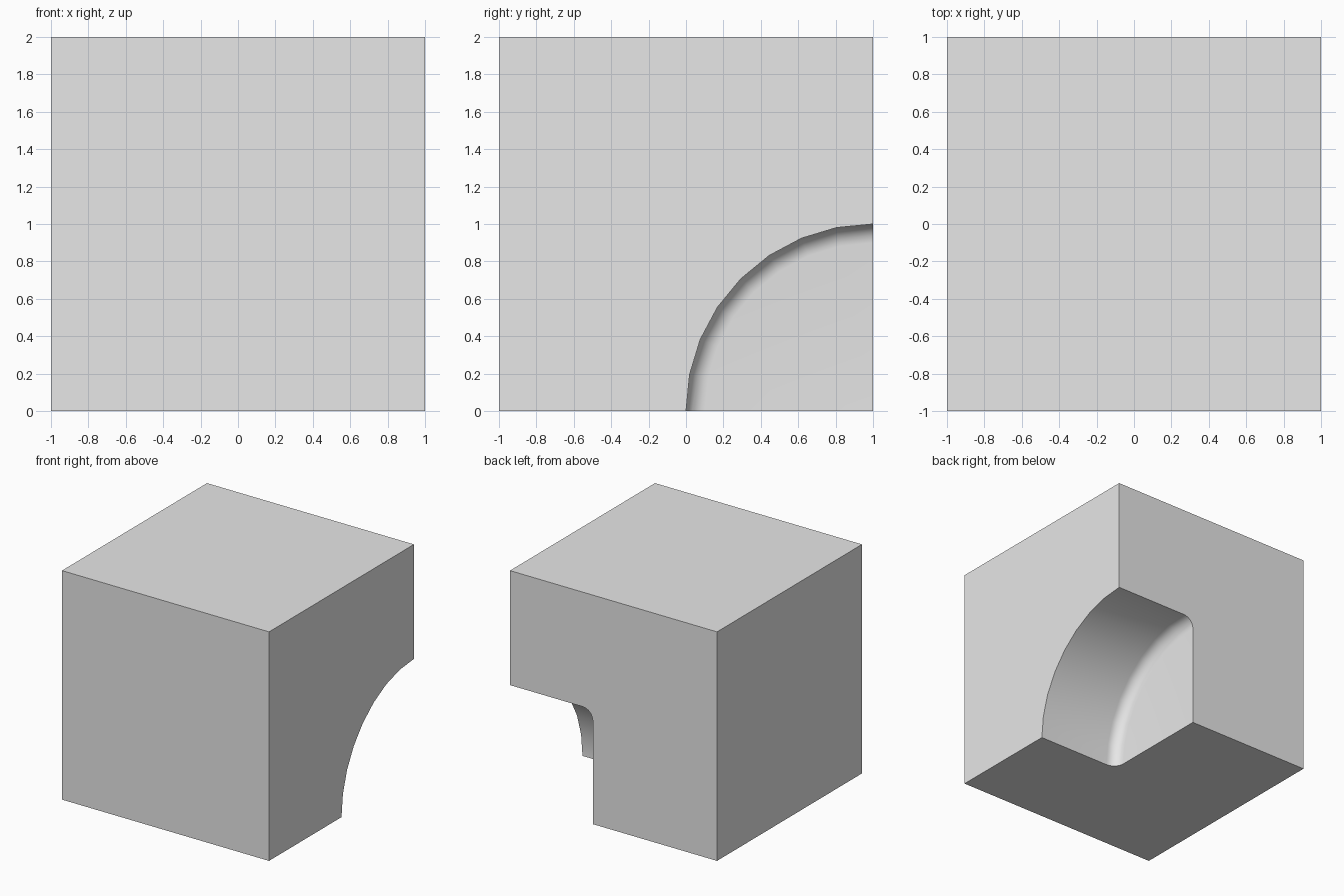
import bpy
import bmesh
from math import cos, sin, pi, radians
from mathutils import Vector

default = bpy.data.objects.get("Cube")
if default:
    bpy.data.objects.remove(default, do_unlink=True)

RADIUS, FILLET, END_X, STEPS = 1.0, 0.1, 0.2, 8

grey = bpy.data.materials.new("light_grey")
grey.use_nodes = True
colour = (0.8, 0.8, 0.8, 1)
grey.diffuse_color = colour
grey.node_tree.nodes["Principled BSDF"].inputs["Base Color"].default_value = colour


def add_object(name, bm):
    mesh = bpy.data.meshes.new(name)
    bm.to_mesh(mesh)
    bm.free()
    mesh.materials.append(grey)
    obj = bpy.data.objects.new(name, mesh)
    bpy.context.collection.objects.link(obj)
    return obj


# Solid block standing on the ground
bm = bmesh.new()
bmesh.ops.create_cube(bm, size=2)
bmesh.ops.translate(bm, verts=bm.verts, vec=(0, 0, 1))
block = add_object("notched_block", bm)

# Round cutter: a profile with a filleted end, spun about the lower back edge
profile = [(END_X, 0)]
for i in range(STEPS + 1):
    a = pi / 2 * i / STEPS
    profile.append((END_X + FILLET * (1 - cos(a)), RADIUS - FILLET * (1 - sin(a))))
profile += [(1.5, RADIUS), (1.5, 0)]

bm = bmesh.new()
verts = [bm.verts.new((x, 1, r)) for x, r in profile]
edges = [bm.edges.new(pair) for pair in zip(verts, verts[1:])]
bmesh.ops.spin(bm, geom=verts + edges, cent=Vector((0, 1, 0)), axis=Vector((1, 0, 0)),
               angle=2 * pi, steps=32)
bmesh.ops.remove_doubles(bm, verts=bm.verts, dist=0.0001)
bmesh.ops.recalc_face_normals(bm, faces=bm.faces)
cutter = add_object("notch_cutter", bm)
cutter.hide_render = True

# Cut the quarter-round notch, then drop the cutter
cut = block.modifiers.new("notch", "BOOLEAN")
cut.operation = "DIFFERENCE"
cut.solver = "EXACT"
cut.object = cutter
bpy.ops.object.select_all(action="DESELECT")
block.select_set(True)
bpy.context.view_layer.objects.active = block
bpy.ops.object.modifier_apply(modifier=cut.name)
bpy.data.objects.remove(cutter, do_unlink=True)

# Smooth the curved notch, keep the block edges crisp
bpy.ops.object.shade_smooth_by_angle(angle=radians(30))
